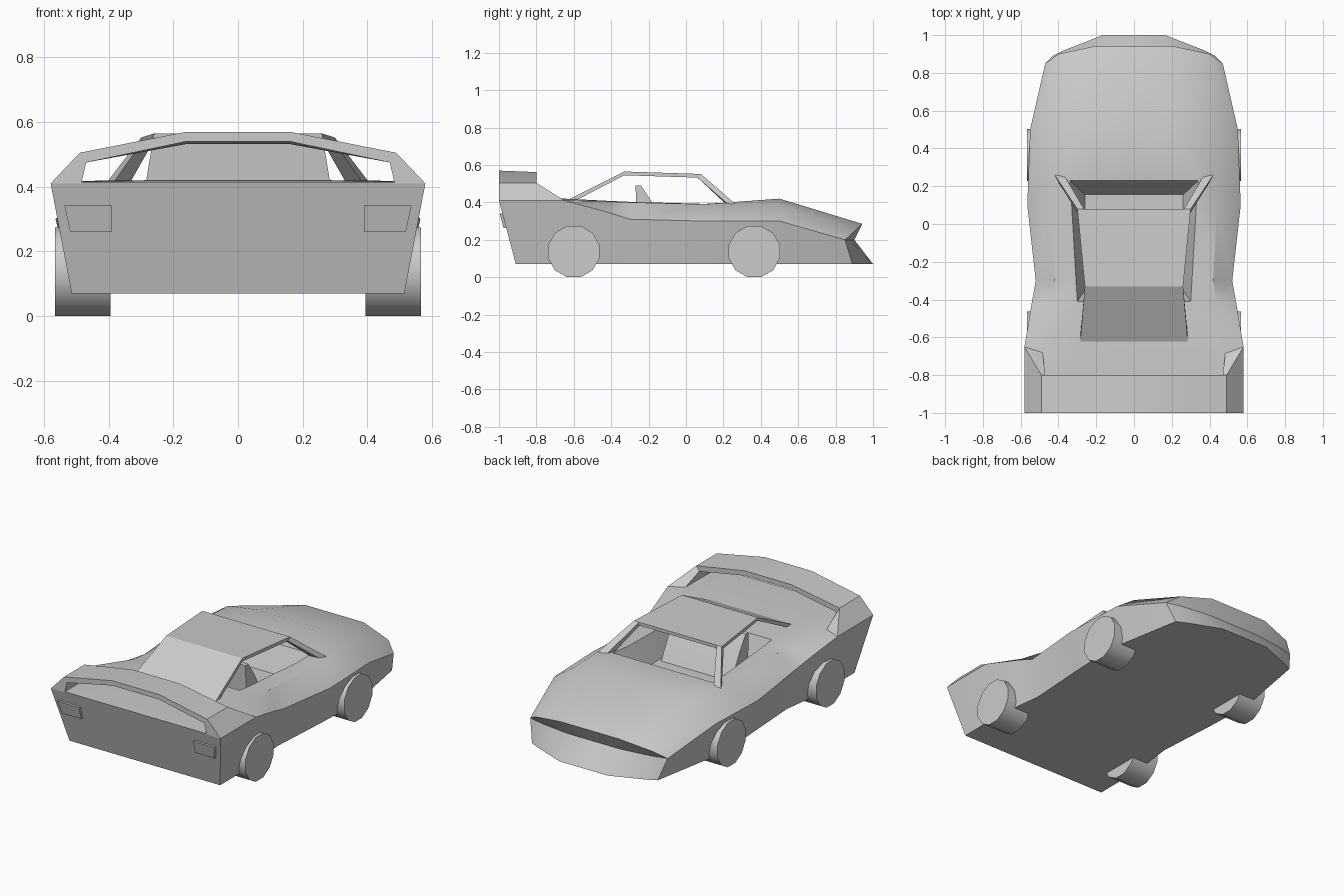
import bpy, bmesh, math

if "Cube" in bpy.data.objects:
    bpy.data.objects.remove(bpy.data.objects["Cube"])


def finish(name, bm, angle=30):
    bmesh.ops.remove_doubles(bm, verts=bm.verts, dist=0.0005)
    bmesh.ops.recalc_face_normals(bm, faces=bm.faces)
    me = bpy.data.meshes.new(name)
    bm.to_mesh(me)
    bm.free()
    ob = bpy.data.objects.new(name, me)
    bpy.context.collection.objects.link(ob)
    bpy.context.view_layer.objects.active = ob
    ob.select_set(True)
    bpy.ops.object.shade_smooth_by_angle(angle=math.radians(angle))
    ob.select_set(False)
    return ob


def skin(name, sections, sides=(1,), angle=20):
    """Join equal-length closed sections into a capped solid, optionally per side."""
    bm = bmesh.new()
    for s in sides:
        rings = [[bm.verts.new((s * x, y, z)) for x, y, z in sec] for sec in sections]
        for a, b in zip(rings, rings[1:]):
            for i in range(len(a)):
                j = (i + 1) % len(a)
                bm.faces.new((a[i], a[j], b[j], b[i]))
        bm.faces.new(rings[0])
        bm.faces.new(rings[-1])
    return finish(name, bm, angle)


# Body: stations of y, bottom width, shoulder width/height, upper edge, deck edge
Z0 = 0.07
stations = [
    (-1.00, .515, .58, .41, .49, .415, .285, .415),
    (-0.65, .515, .58, .41, .48, .418, .285, .42),
    (-0.41, .495, .54, .345, .43, .405, .30, .408),
    (-0.30, .48, .52, .31, .42, .40, .307, .403),
    (0.10, .505, .565, .30, .44, .39, .33, .392),
    (0.23, .51, .56, .30, .43, .39, .34, .40),
    (0.50, .50, .55, .30, .42, .39, .22, .42),
]
nose_top = [(.47, .85, .20), (.40, .90, .245), (.20, .943, .285), (0, .943, .285)]
nose_mid = [(.47, .85, .20), (.37, .875, .20), (.18, .90, .20), (0, .90, .20)]
nose_low = [(.43, .89, Z0), (.37, .92, Z0), (.165, 1, Z0), (0, 1, Z0)]
floor_z, floor_x = 0.25, 0.26

bm = bmesh.new()
for s in (1, -1):
    def face(*pts):
        vs = []
        for x, y, z in pts:
            v = bm.verts.new((s * x, y, z))
            vs.append(v)
        bm.faces.new(vs)

    rows = []
    for y, wb, ws, zs, w1, z1, w2, z2 in stations:
        yb = -.91 if y == -1 else y
        rows.append([(0, yb, Z0), (wb, yb, Z0), (ws, y, zs), (w1, y, z1), (w2, y, z2), (0, y, z2)])
    rows.append([nose_low[3], nose_low[0]] + nose_top)
    for i, (a, b) in enumerate(zip(rows, rows[1:])):
        for j in range(1, 5):
            if not (j == 4 and 2 <= i <= 4):
                face(a[j], a[j + 1], b[j + 1], b[j])
        if i < len(rows) - 2:
            face(a[0], a[1], b[1], b[0])
        else:
            face(a[0], a[1], *nose_low)
    face(*rows[0])
    # Notched nose
    for up, low in ((nose_top, nose_mid), (nose_mid, nose_low)):
        for i in range(3):
            if up is nose_top and i == 0:
                face(up[0], up[1], low[1])
            else:
                face(up[i], up[i + 1], low[i + 1], low[i])
    # Cockpit tub
    rim = [rows[k][4] for k in (2, 3, 4, 5)]
    low = [(floor_x, y, floor_z) for y in (-.35, -.28, .08, .155)]
    for i in range(3):
        face(rim[i], rim[i + 1], low[i + 1], low[i])
    for k, row in ((0, 2), (3, 5)):
        face(rim[k], rows[row][5], (0, low[k][1], floor_z), low[k])
    face(*low, (0, low[3][1], floor_z), (0, low[0][1], floor_z))
finish("body", bm, 32)

# Roof panel with fastback
roof = [(-.63, .415, .285, .03), (-.33, .565, .26, 0), (.08, .552, .30, 0)]
skin("roof", [[(-w, y, z), (w, y, z), (w, y + d, z - .02 + d / 3), (-w, y + d, z - .02 + d / 3)]
              for y, z, w, d in roof])

# Windshield pillars
skin("windshield_pillars", [
    [(.265, .08, .552), (.30, .08, .552), (.30, .06, .534), (.265, .06, .534)],
    [(.365, .25, .395), (.42, .26, .395), (.405, .23, .385), (.35, .22, .385)]], (1, -1))

# Rear wing: half path of outer and inner points, mirrored into one arch
half = [((.58, .41), (.485, .41), -.65, -.67), ((.49, .505), (.47, .475), -.80, -.80),
        ((.16, .57), (.16, .54), -.80, -.80)]


def wing(s, o, i, yo, yi):
    drop = .008 if o[1] > .55 else 0
    return [(s * o[0], -1, o[1]), (s * o[0], yo, o[1] - drop),
            (s * i[0], yi, i[1] - drop), (s * i[0], -1, i[1])]


skin("rear_wing", [wing(1, *p) for p in half] + [wing(-1, *p) for p in half[::-1]])

# Tail lights
lamp = [(.39, .262), (.52, .262), (.537, .341), (.39, .341)]
skin("tail_lights", [[(x, -.891 - z * .264 - d, z) for x, z in lamp] for d in (-.01, .015)], (1, -1))

# Bench seat back
seat = [(-.27, .49), (-.24, .49), (-.18, .40), (-.10, .25), (-.26, .25)]
skin("seat_back", [[(x, y, z) for y, z in seat] for x in (-.24, .24)])

# Wheels, twelve-sided
R = 0.1415
for label, y in (("rear", -.60), ("front", .365)):
    ring = [(y + R * math.cos(math.radians(15 + 30 * k)),
             .137 + R * math.sin(math.radians(15 + 30 * k))) for k in range(12)]
    skin(label + "_wheels", [[(x, a, b) for a, b in ring] for x in (.395, .567)], (1, -1), 35)
